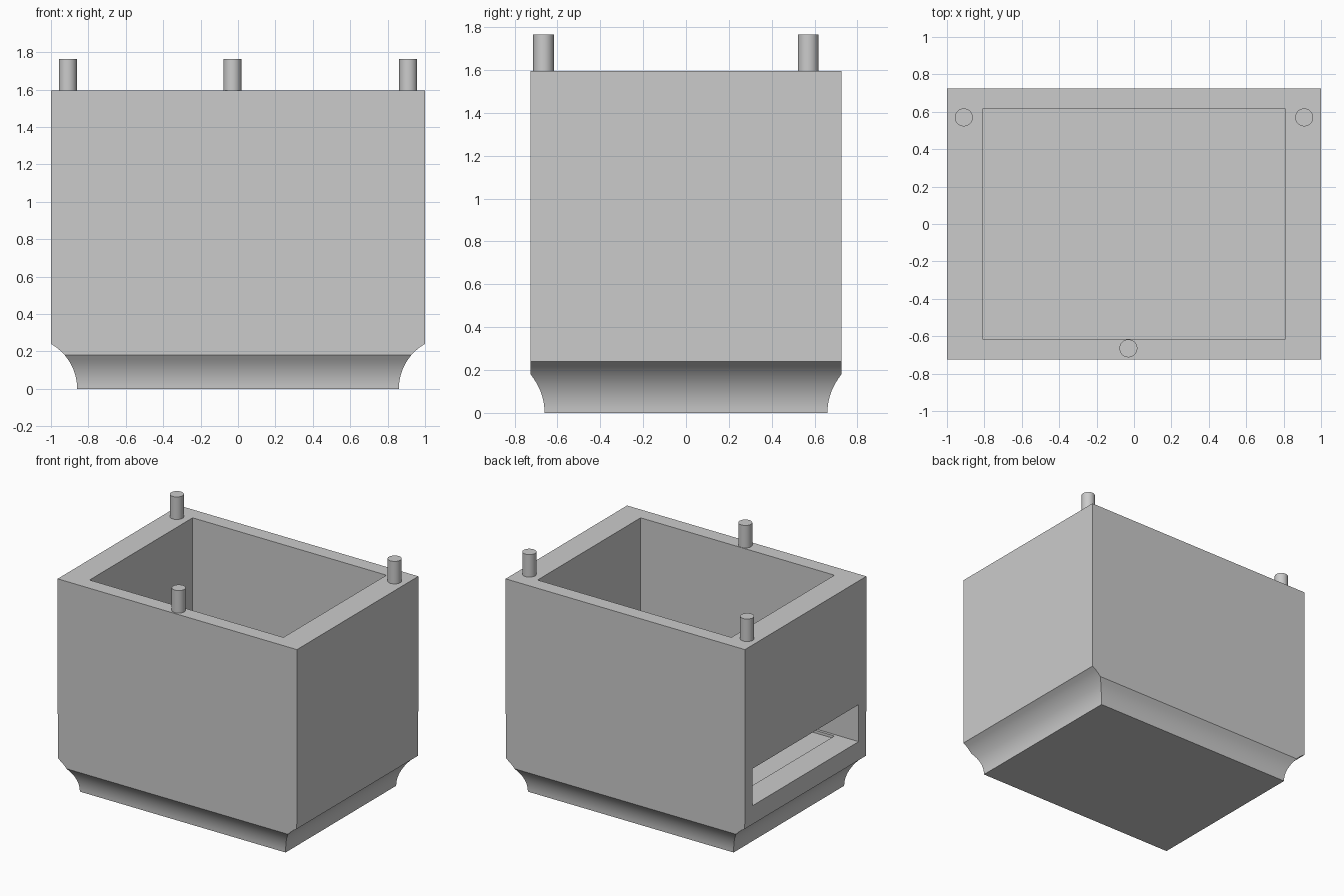
import bpy, bmesh, math

cube = bpy.data.objects.get("Cube")
if cube:
    bpy.data.objects.remove(cube, do_unlink=True)

grey = bpy.data.materials.new("plain_grey")
grey.use_nodes = True
GREY = (0.6, 0.6, 0.6, 1)
grey.diffuse_color = GREY
grey.node_tree.nodes["Principled BSDF"].inputs["Base Color"].default_value = GREY

HX, HY, TOP = 1.0, 0.725, 1.595    # half width, half depth, rim height
FOOT_X, FOOT_Y, COVE = 0.86, 0.66, 0.277


def make_object(name, bm):
    bmesh.ops.recalc_face_normals(bm, faces=bm.faces)
    mesh = bpy.data.meshes.new(name)
    bm.to_mesh(mesh)
    bm.free()
    mesh.materials.append(grey)
    obj = bpy.data.objects.new(name, mesh)
    bpy.context.collection.objects.link(obj)
    return obj


def loft(name, rings):
    """Stack of rectangles, each (x0, x1, y0, y1, z), closed at both ends."""
    bm = bmesh.new()
    loops = [[bm.verts.new(p) for p in
              ((x0, y0, z), (x1, y0, z), (x1, y1, z), (x0, y1, z))]
             for x0, x1, y0, y1, z in rings]
    for low, high in zip(loops, loops[1:]):
        for i in range(4):
            j = (i + 1) % 4
            bm.faces.new((low[i], low[j], high[j], high[i]))
    bm.faces.new(loops[0][::-1])
    bm.faces.new(loops[-1])
    return make_object(name, bm)


def smooth(obj):
    bpy.ops.object.select_all(action='DESELECT')
    obj.select_set(True)
    bpy.context.view_layer.objects.active = obj
    bpy.ops.object.shade_smooth_by_angle(angle=math.radians(30))


# Body with a concave cove around the foot
levels = [0.18 * i / 9 for i in range(10)] + [0.20, 0.22, 0.24]
rings = []
for z in levels:
    out = COVE - math.sqrt(COVE ** 2 - z ** 2)
    x, y = min(FOOT_X + out, HX), min(FOOT_Y + out, HY)
    rings.append((-x, x, -y, y, z))
rings.append((-HX, HX, -HY, HY, TOP))
body = loft("box_body", rings)

# Open cavity from above and a wide slot through one side wall
cutters = [
    loft("cavity_cutter", [(-0.81, 0.81, -0.615, 0.615, z) for z in (0.36, 1.8)]),
    loft("slot_cutter", [(-1.1, 0.8, -0.635, 0.635, z) for z in (0.38, 0.66)]),
]
for cutter in cutters:
    cutter.hide_render = True
    cut = body.modifiers.new(cutter.name, 'BOOLEAN')
    cut.operation = 'DIFFERENCE'
    cut.solver = 'EXACT'
    cut.object = cutter
bpy.context.view_layer.update()
carved = bpy.data.meshes.new_from_object(
    body.evaluated_get(bpy.context.evaluated_depsgraph_get()))
body.modifiers.clear()
body.data = carved
for cutter in cutters:
    bpy.data.objects.remove(cutter, do_unlink=True)
smooth(body)

# Locating pins on the rim
pins = {"back_right_pin": (-0.91, 0.57), "back_left_pin": (0.91, 0.57),
        "front_pin": (-0.03, -0.665)}
for name, (x, y) in pins.items():
    bm = bmesh.new()
    bmesh.ops.create_cone(bm, cap_ends=True, segments=32, radius1=0.048,
                          radius2=0.048, depth=0.17)
    pin = make_object(name, bm)
    pin.location = (x, y, TOP + 0.085)
    smooth(pin)
